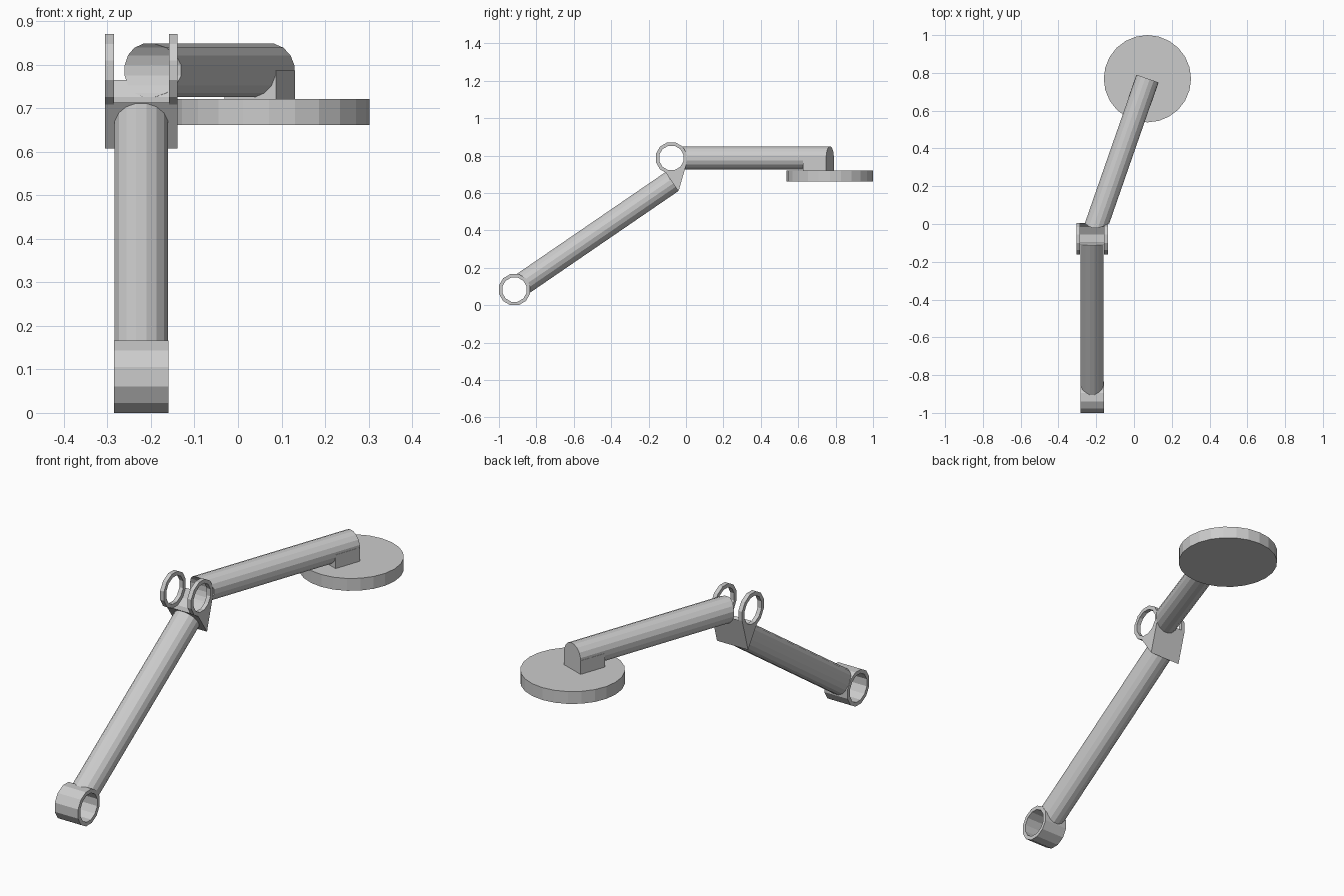
import bpy, bmesh
from math import cos, sin, pi, sqrt
from mathutils import Vector as V

if "Cube" in bpy.data.objects:
    bpy.data.objects.remove(bpy.data.objects["Cube"])

R, HOLE, ARM = 0.086, 0.067, 0.0625
CX = -0.222                          # hinge middle in x
LOW, HINGE = (-0.917, 0.083), (-0.078, 0.787)   # ring centres (y, z)


def make(name, verts, faces):
    me = bpy.data.meshes.new(name)
    me.from_pydata([tuple(v) for v in verts], [], faces)
    bm = bmesh.new()
    bm.from_mesh(me)
    bmesh.ops.recalc_face_normals(bm, faces=bm.faces)
    bm.to_mesh(me)
    bm.free()
    ob = bpy.data.objects.new(name, me)
    bpy.context.collection.objects.link(ob)
    return ob


def ring_pt(c, k, r=R):
    a = (k + 0.5) * pi / 6
    return c[0] + r * cos(a), c[1] + r * sin(a)


def ring(name, c, x0, x1):
    """12-sided ring with its axis along x"""
    verts, faces = [], []
    for k in range(12):
        for r, x in ((R, x0), (R, x1), (HOLE, x1), (HOLE, x0)):
            verts.append((x, *ring_pt(c, k, r)))
        for j in range(4):
            n, m = ((k + 1) % 12) * 4, (j + 1) % 4
            faces.append((k * 4 + j, k * 4 + m, n + m, n + j))
    return make(name, verts, faces)


def prism(name, pts, off):
    n = len(pts)
    verts = [V(p) for p in pts] + [V(p) + V(off) for p in pts]
    faces = [tuple(range(n)), tuple(range(n, 2 * n))]
    faces += [(i, (i + 1) % n, n + (i + 1) % n, n + i) for i in range(n)]
    return make(name, verts, faces)


def arm(name, end, d, u, v, hub, n=16):
    """Tube ending flat at end, with its start scooped to fit round a hub"""
    h = n // 2
    starts, ends = [], []
    for i in range(n):
        a = (i + 0.5) * 2 * pi / n
        p = end + ARM * (cos(a) * u + sin(a) * v)
        qy, qz = p.y - hub[0], p.z - hub[1]
        A, B = d.y ** 2 + d.z ** 2, qy * d.y + qz * d.z
        C = qy * qy + qz * qz - 0.083 ** 2
        t = (-B + sqrt(max(B * B - A * C, 0))) / A
        starts.append(p + t * d)
        ends.append(p)
    faces = [(i, (i + 1) % n, n + (i + 1) % n, n + i) for i in range(n)]
    faces.append(tuple(range(n, 2 * n)))
    # scooped face as strips running across the tube
    order = [h // 2 + i for i in range(h)]
    for a, b in zip(order, order[1:]):
        faces.append((a, b, (h - 1 - b) % n, (h - 1 - a) % n))
    return make(name, starts + ends, faces)


# lower ring and the two hinge rings
ring("lower_ring", LOW, CX - 0.0625, CX + 0.0625)
for side, s in (("left", -1), ("right", 1)):
    ring("hinge_ring_" + side, HINGE, CX + s * 0.063, CX + s * 0.0835)

# hinge web joining both rings to the lower arm
web = [(-0.111, 0.713)] + [ring_pt(HINGE, k) for k in (8, 9, 10, 11)] + [(-0.04, 0.608)]
prism("hinge_web", [(CX - 0.0835, y, z) for y, z in web], (0.167, 0, 0))

# lower arm
d = V((0, 0.825, 0.565)).normalized()
X, Z = V((1, 0, 0)), V((0, 0, 1))
arm("lower_arm", V((CX, -0.0755, 0.6605)), d, X, X.cross(d) * -1, LOW)

# upper arm, swung sideways
d2 = V((0.329, 0.944, 0)).normalized()
s2 = V((d2.y, -d2.x, 0))
tip = V((0.0715, 0.77, 0.787))
arm("upper_arm", tip, d2, s2, Z, HINGE)

# square foot under the arm tip, and the disc it carries
base = V((tip.x, tip.y, 0.72))
quad = [base + s * ARM * s2 - t * d2 for s, t in ((1, 0), (1, 0.132), (-1, 0.132), (-1, 0))]
prism("tip_block", quad, (0, 0, 0.067))
n = 24
prism("disc", [(0.071 + 0.231 * cos(2 * pi * i / n), 0.769 + 0.231 * sin(2 * pi * i / n), 0.661)
               for i in range(n)], (0, 0, 0.06))
